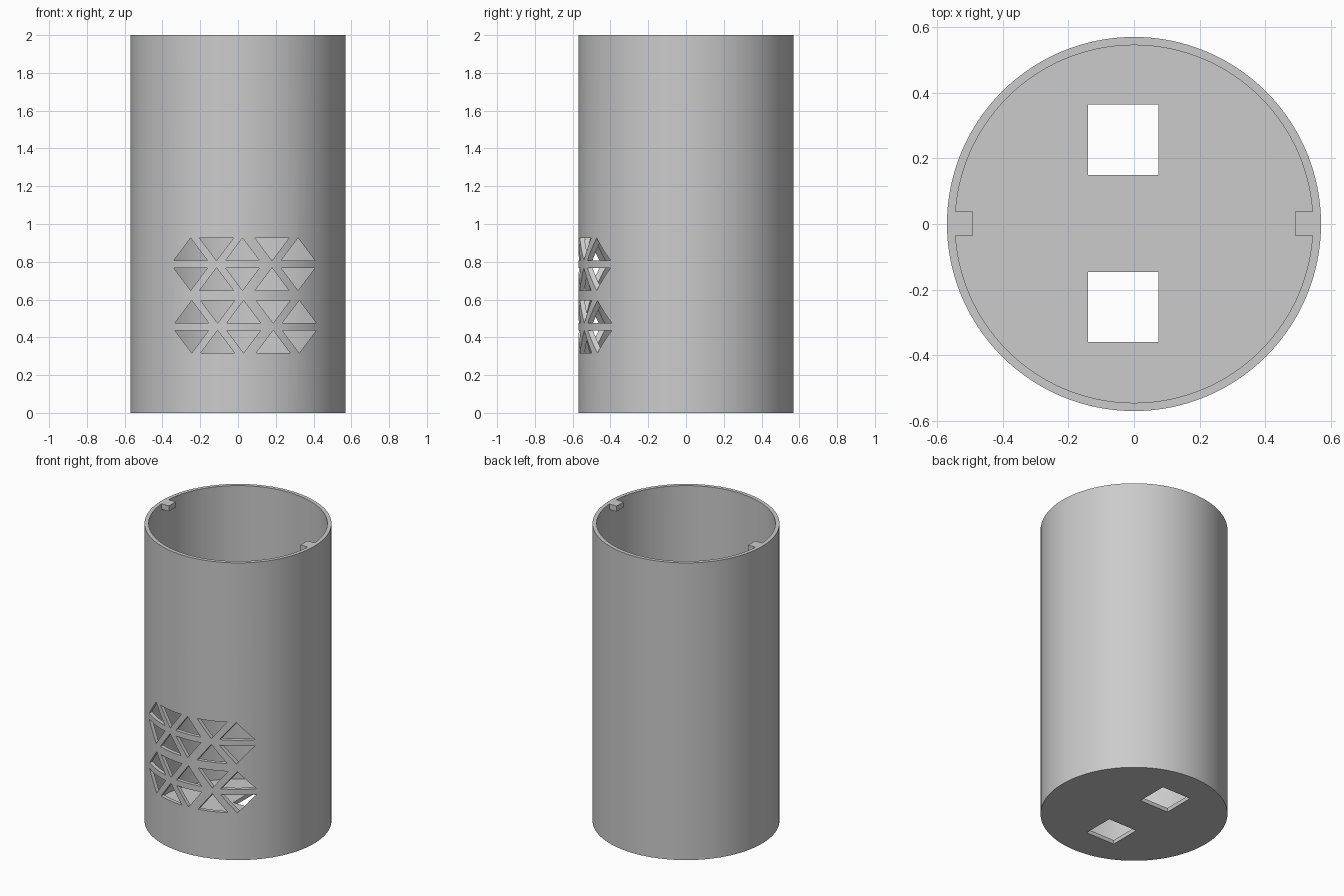
import bpy
import bmesh
import math

cube = bpy.data.objects.get("Cube")
if cube:
    bpy.data.objects.remove(cube, do_unlink=True)

RADIUS, INNER, HEIGHT, FLOOR = 0.57, 0.545, 2.0, 0.027
SEGMENTS = 128

grey = bpy.data.materials.new("plain grey")
grey.use_nodes = True
colour = (0.6, 0.6, 0.6, 1)
grey.diffuse_color = colour
grey.node_tree.nodes["Principled BSDF"].inputs["Base Color"].default_value = colour


def add_object(name, bm):
    bmesh.ops.recalc_face_normals(bm, faces=bm.faces)
    mesh = bpy.data.meshes.new(name)
    bm.to_mesh(mesh)
    bm.free()
    mesh.materials.append(grey)
    obj = bpy.data.objects.new(name, mesh)
    bpy.context.collection.objects.link(obj)
    return obj


def add_prism(bm, outline, offset):
    """Extrude a closed outline along an offset into a solid."""
    face = bm.faces.new([bm.verts.new(p) for p in outline])
    result = bmesh.ops.extrude_face_region(bm, geom=[face], use_keep_orig=True)
    verts = [g for g in result["geom"] if isinstance(g, bmesh.types.BMVert)]
    bmesh.ops.translate(bm, verts=verts, vec=offset)


def add_box(bm, x0, x1, y0, y1, z0, z1):
    add_prism(bm, [(x0, y0, z0), (x1, y0, z0), (x1, y1, z0), (x0, y1, z0)],
              (0, 0, z1 - z0))


def combine(target, tool, operation):
    mod = target.modifiers.new(tool.name, "BOOLEAN")
    mod.operation, mod.solver, mod.object = operation, "EXACT", tool
    bpy.context.view_layer.objects.active = target
    bpy.ops.object.modifier_apply(modifier=mod.name)
    bpy.data.objects.remove(tool, do_unlink=True)


# Cup body: outer wall, rim, inner wall and floor as stacked rings
bm = bmesh.new()
rings = []
for r, z in [(RADIUS, 0), (RADIUS, HEIGHT), (INNER, HEIGHT), (INNER, FLOOR)]:
    angles = [2 * math.pi * i / SEGMENTS for i in range(SEGMENTS)]
    rings.append([bm.verts.new((r * math.cos(a), r * math.sin(a), z)) for a in angles])
for low, high in zip(rings, rings[1:]):
    for i in range(SEGMENTS):
        j = (i + 1) % SEGMENTS
        bm.faces.new((low[i], low[j], high[j], high[i]))
bm.faces.new(rings[0])
bm.faces.new(rings[-1])
body = add_object("cylinder_body", bm)

# Two small locking tabs inside the rim
bm = bmesh.new()
for side in (-1, 1):
    add_box(bm, side * 0.49, side * 0.557, -0.035, 0.038, HEIGHT - 0.037, HEIGHT)
combine(body, add_object("rim_tabs", bm), "UNION")

# Square openings in the floor
bm = bmesh.new()
for y in (-0.36, 0.15):
    add_box(bm, -0.14, 0.075, y, y + 0.214, -0.1, 0.1)
combine(body, add_object("floor_openings", bm), "DIFFERENCE")

# Four rows of alternating triangular vents, cut straight through the front wall
bm = bmesh.new()
columns = (-0.251, -0.114, 0.024, 0.18, 0.318)
for row, (base, shift) in enumerate([(0.317, 0.006), (0.475, 0.006), (0.648, 0), (0.806, 0)]):
    for col, x in enumerate(columns):
        up = (row + col) % 2 == 1
        flat, tip = (base, base + 0.12) if up else (base + 0.12, base)
        x += shift
        add_prism(bm, [(x - 0.09, -0.7, flat), (x + 0.09, -0.7, flat), (x, -0.7, tip)],
                  (0, 0.5, 0))
combine(body, add_object("triangle_vents", bm), "DIFFERENCE")

# Smooth round walls with crisp edges
bpy.ops.object.select_all(action="DESELECT")
body.select_set(True)
bpy.context.view_layer.objects.active = body
bpy.ops.object.shade_smooth_by_angle(angle=math.radians(30))
